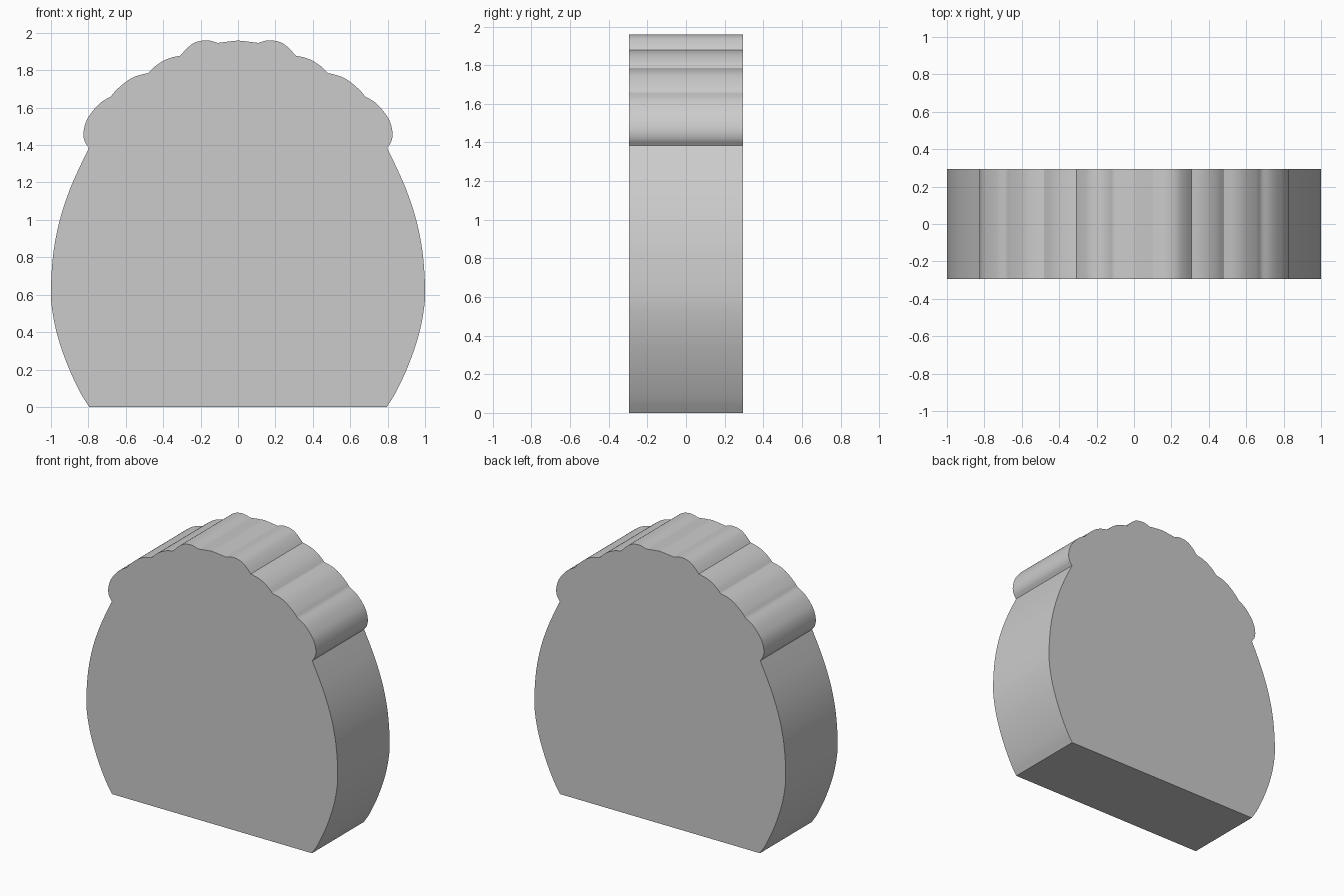
import bpy, bmesh
from mathutils import Vector

if "Cube" in bpy.data.objects:
    bpy.data.objects.remove(bpy.data.objects["Cube"])

HALF_DEPTH = 0.295

# Right half of the outline, bottom to top: one smooth run per lobe, cusps between
RUNS = [
    [(0.795, 0), (0.845, 0.08), (0.91, 0.22), (0.965, 0.38), (0.995, 0.53), (1.0, 0.65),
     (0.985, 0.84), (0.95, 1.01), (0.90, 1.16), (0.85, 1.275), (0.797, 1.385)],
    [(0.797, 1.385), (0.82, 1.42), (0.826, 1.47), (0.808, 1.535), (0.77, 1.59),
     (0.73, 1.63), (0.68, 1.66)],
    [(0.68, 1.66), (0.65, 1.695), (0.59, 1.745), (0.54, 1.77), (0.48, 1.785)],
    [(0.48, 1.785), (0.445, 1.82), (0.40, 1.85), (0.355, 1.868), (0.308, 1.878)],
    [(0.308, 1.878), (0.28, 1.91), (0.245, 1.94), (0.21, 1.955), (0.17, 1.96),
     (0.14, 1.956), (0.11, 1.946)],
    [(0.11, 1.946), (0.055, 1.953), (0, 1.959)],
]


def smooth_run(points, steps=4):
    """Catmull-Rom curve through the points."""
    p = [Vector(q) for q in points]
    p = [2 * p[0] - p[1]] + p + [2 * p[-1] - p[-2]]
    out = []
    for a, b, c, d in zip(p, p[1:], p[2:], p[3:]):
        for i in range(steps):
            t = i / steps
            out.append(0.5 * (2 * b + (c - a) * t + (2 * a - 5 * b + 4 * c - d) * t ** 2
                              + (3 * b - a - 3 * c + d) * t ** 3))
    return out


# Full outline: right half, top centre, mirrored left half
right = [v for run in RUNS for v in smooth_run(run)]
outline = [(min(v.x, 1.0), v.y) for v in right]
outline += [(0, 1.959)] + [(-x, z) for x, z in reversed(outline)]

# Extruded slab with a scalloped top
bm = bmesh.new()
front = bm.faces.new([bm.verts.new((x, -HALF_DEPTH, z)) for x, z in outline])
ext = bmesh.ops.extrude_face_region(bm, geom=[front], use_keep_orig=True)
new_verts = [g for g in ext["geom"] if isinstance(g, bmesh.types.BMVert)]
bmesh.ops.translate(bm, verts=new_verts, vec=(0, 2 * HALF_DEPTH, 0))
bmesh.ops.recalc_face_normals(bm, faces=bm.faces)
mesh = bpy.data.meshes.new("scalloped_block")
bm.to_mesh(mesh)
bm.free()
block = bpy.data.objects.new("scalloped_block", mesh)
bpy.context.collection.objects.link(block)
bpy.context.view_layer.objects.active = block
block.select_set(True)
bpy.ops.object.shade_smooth_by_angle(angle=0.52)
